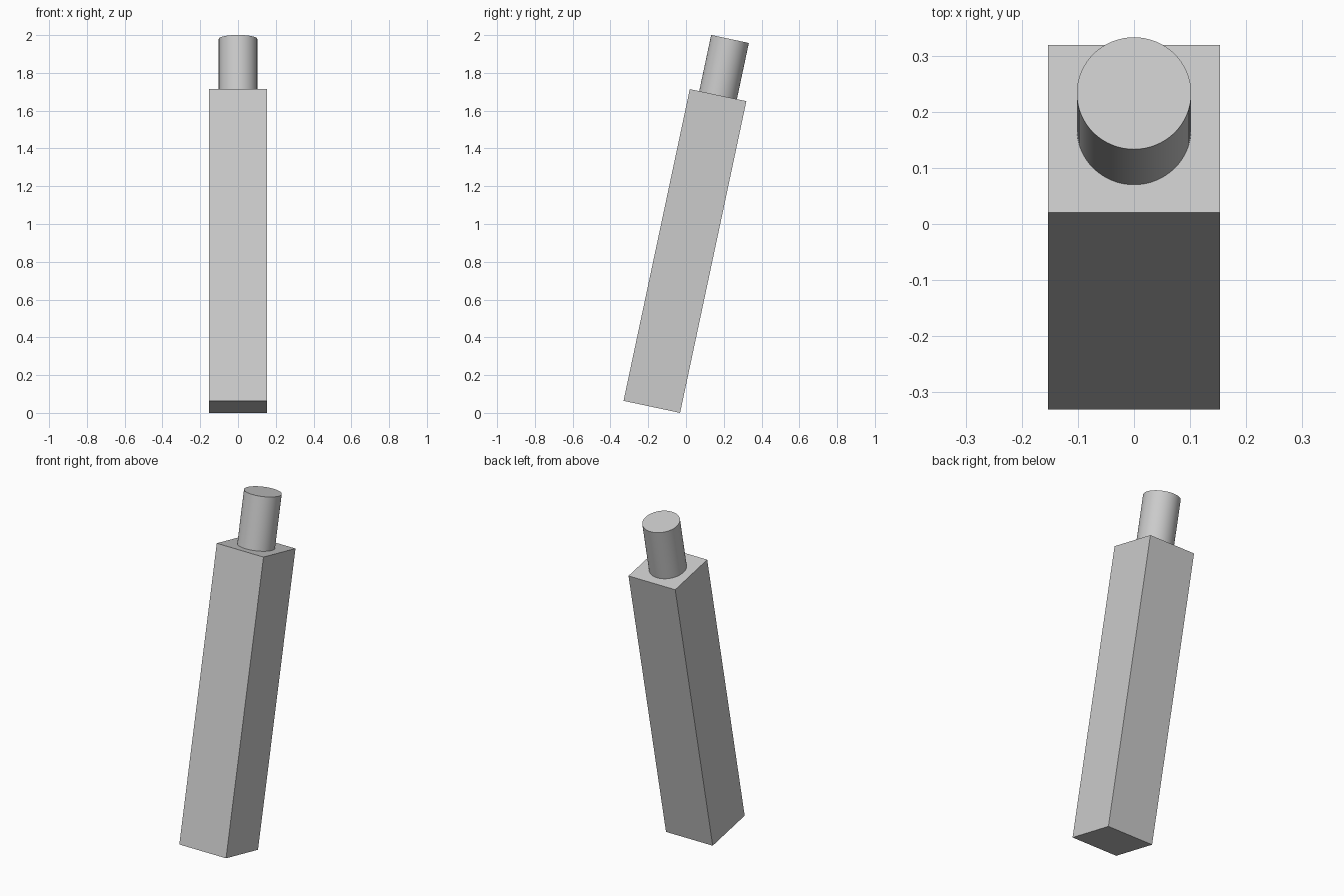
import bpy
from math import radians
from mathutils import Matrix, Vector

cube = bpy.data.objects.get("Cube")
if cube:
    bpy.data.objects.remove(cube, do_unlink=True)

grey = bpy.data.materials.new("plain grey")
grey.use_nodes = True
colour = (0.6, 0.6, 0.6, 1)
grey.diffuse_color = colour
grey.node_tree.nodes["Principled BSDF"].inputs["Base Color"].default_value = colour

# The whole piece leans backwards about the centre of its base
WIDTH, LENGTH = 0.306, 1.687
PEG_RADIUS, PEG_LENGTH = 0.102, 0.304
lean = Matrix.Translation((0, -0.181, 0.032)) @ Matrix.Rotation(radians(-12), 4, "X")


def finish(name, height):
    """Name, colour and place the new part, centred at a height along the leaning axis."""
    part = bpy.context.object
    part.name = name
    part.data.materials.append(grey)
    part.matrix_world = lean @ Matrix.Translation((0, 0, height))
    return part


# Square bar
bpy.ops.mesh.primitive_cube_add(size=1)
bar = finish("square_bar", LENGTH / 2)
bar.data.transform(Matrix.Diagonal((WIDTH, WIDTH, LENGTH, 1)))

# Round peg on the end of the bar
bpy.ops.mesh.primitive_cylinder_add(vertices=64, radius=PEG_RADIUS, depth=PEG_LENGTH)
bpy.ops.object.shade_smooth_by_angle(angle=radians(30))
finish("round_peg", LENGTH + PEG_LENGTH / 2)
